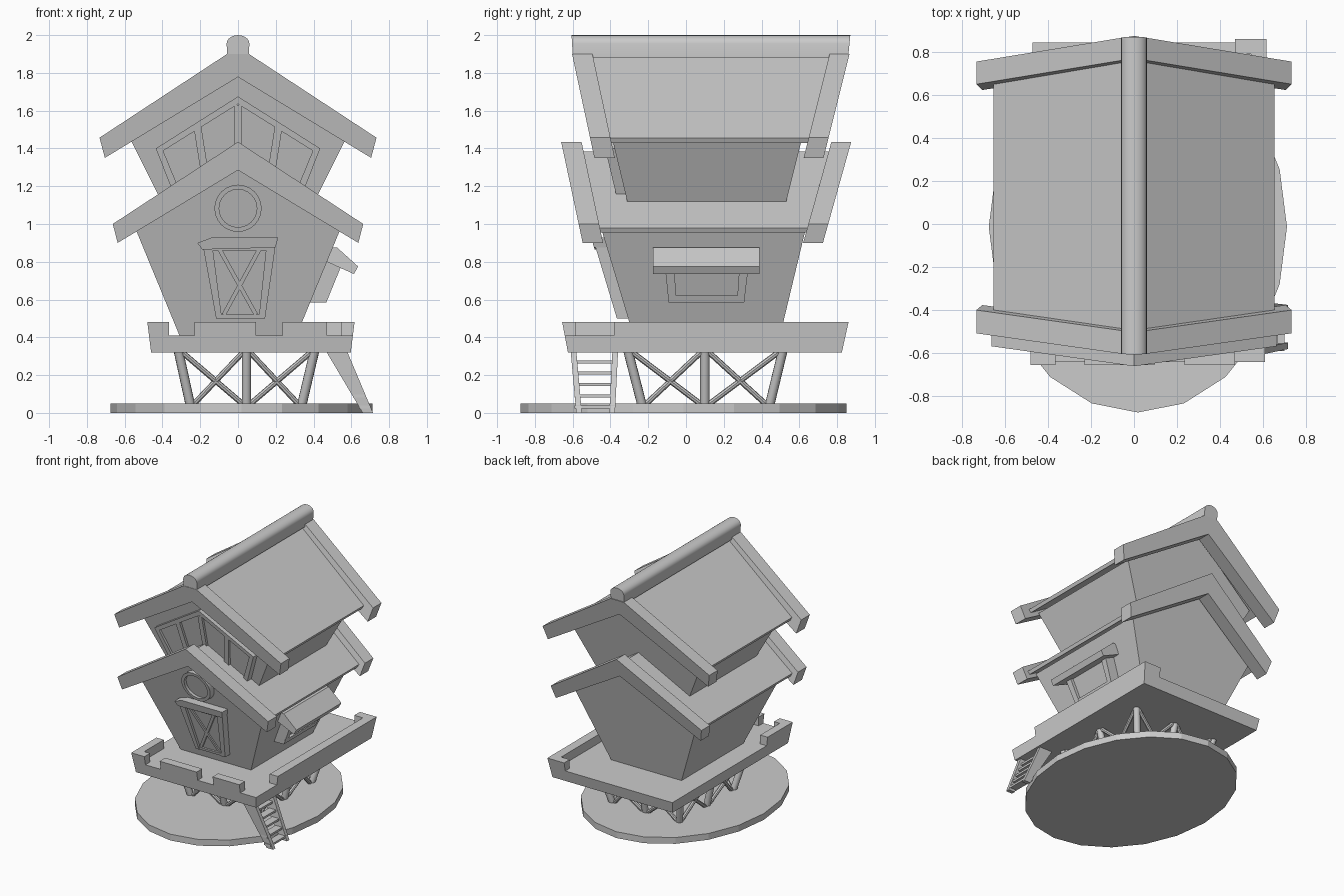
import bpy, bmesh, math
from mathutils import Vector

if "Cube" in bpy.data.objects:
    bpy.data.objects.remove(bpy.data.objects["Cube"])


def make(name, verts, faces, smooth=False):
    me = bpy.data.meshes.new(name)
    me.from_pydata(verts, [], faces)
    bm = bmesh.new()
    bm.from_mesh(me)
    bmesh.ops.recalc_face_normals(bm, faces=bm.faces)
    bm.to_mesh(me)
    bm.free()
    ob = bpy.data.objects.new(name, me)
    bpy.context.collection.objects.link(ob)
    if smooth:
        bpy.context.view_layer.objects.active = ob
        bpy.ops.object.select_all(action='DESELECT')
        ob.select_set(True)
        bpy.ops.object.shade_smooth_by_angle(angle=math.radians(35))
    return ob


def stitch(name, a, b, smooth=False):
    """Solid between two matching loops of points."""
    n = len(a)
    faces = [list(range(n)), list(range(n, 2 * n))]
    faces += [[i, (i + 1) % n, n + (i + 1) % n, n + i] for i in range(n)]
    return make(name, list(a) + list(b), faces, smooth)


def prism(name, prof, f0, f1, axis='y', smooth=False):
    """Profile (u, z) extruded between two leaning planes f(z)."""
    def put(f):
        return [(u, f(z), z) if axis == 'y' else (f(z), u, z) for u, z in prof]
    return stitch(name, put(f0), put(f1), smooth)


def line(v, z0, slope):
    return lambda z: v + slope * (z - z0)


def off(f, d):
    return lambda z: f(z) + d


def bar(a, b, w):
    a, b = Vector(a), Vector(b)
    d = (b - a).normalized()
    s = Vector((-d.y, d.x)) * w / 2
    return [tuple(a + s), tuple(b + s), tuple(b - s), tuple(a - s)]


def mirror(half):
    """Complete a profile whose first and last points lie on x = 0."""
    return half + [(-x, z) for x, z in reversed(half[1:-1])]


def rod(name, a, b, r, sides=12):
    a, b = Vector(a), Vector(b)
    q = (b - a).to_track_quat('Z', 'Y')
    ring = [q @ Vector((r * math.cos(t), r * math.sin(t), 0))
            for t in (2 * math.pi * i / sides for i in range(sides))]
    return stitch(name, [a + p for p in ring], [b + p for p in ring], True)


# Ground disc
disc = [(0.018 + 0.693 * math.sin(math.pi * i / 10), -0.013 - 0.863 * math.cos(math.pi * i / 10))
        for i in range(20)]
stitch("ground_disc", [(x, y, 0) for x, y in disc], [(x, y, 0.05) for x, y in disc])

# Stilts and cross braces around the perimeter
grid = [(0, 0), (1, 0), (2, 0), (2, 1), (2, 2), (1, 2), (0, 2), (0, 1)]
top = [Vector(((-.318, .045, .408)[i], (-.31, .1, .515)[j], .34)) for i, j in grid]
low = [Vector(((-.25, .045, .335)[i], (-.23, .1, .44)[j], .03)) for i, j in grid]
for k in range(8):
    n = (k + 1) % 8
    rod("stilt", low[k], top[k], 0.025)
    rod("brace", low[k], top[n], 0.015, 8)
    rod("brace", low[n], top[k], 0.015, 8)

# Platform with flared sides and broken kerb
X0, X1 = line(-.46, .32, -.125), line(.597, .32, .125)
Y0, Y1 = line(-.625, .32, -.19), line(.825, .32, .22)


def deck(name, poly, z0, z1):
    stitch(name, [(x, y, z0) for x, y in poly(z0)], [(x, y, z1) for x, y in poly(z1)])


deck("platform", lambda z: [(X0(z), Y0(z)), (X1(z), Y0(z)), (X1(z), Y1(z)), (X0(z), Y1(z))], .32, .41)
for a, b in ((-.23, .095), (.235, .47)):
    deck("front_kerb", lambda z: [(a, Y0(z)), (b, Y0(z)), (b, -.585), (a, -.585)], .41, .48)
deck("left_corner_kerb", lambda z: [(X0(z), Y0(z)), (-.365, Y0(z)), (-.365, -.585),
                                    (-.415, -.585), (-.415, -.34), (X0(z), -.34)], .41, .48)
deck("right_kerb", lambda z: [(X1(z), -.38), (X1(z), Y1(z)), (.47, Y1(z)),
                              (.47, .79), (.545, .79), (.545, -.38)], .41, .48)

# Ladder
side = [(.47, .32), (.58, .32), (.715, 0), (.66, 0)]
prism("ladder_side", side, line(-.61, .32, -.09), line(-.58, .32, -.09))
prism("ladder_side", side, line(-.39, .32, .05), line(-.36, .32, .05))
for z in (.03, .09, .15, .21, .27):
    x = .685 - z * .5
    prism("ladder_rung", [(x - .03, z - .008), (x + .03, z - .008), (x + .03, z + .008), (x - .03, z + .008)],
          lambda z: -.59, lambda z: -.375)

# House bodies
low_front, low_back = line(-.30, .48, -.30), line(.515, .48, .24)
up_front, up_back = line(-.31, 1.115, -.24), line(.53, 1.115, .25)
prism("lower_house", mirror([(0, .41), (.31, .41), (.545, .98), (0, 1.34)]), low_front, low_back)
prism("upper_house", mirror([(0, 1.05), (.37, 1.05), (.57, 1.45), (0, 1.83)]), up_front, up_back)


# Roofs: panel plus a leaning barge board at each end
def roof(name, crown, under, eave, tip, panel_apex, panel_eave, front, back):
    board = mirror(crown + [eave, tip, (0, under)])
    px, pz = panel_eave
    panel = mirror([(0, panel_apex), (px, pz), (px - .012, pz - .025), (0, panel_apex - .05)])
    prism(name + "_front_board", board, front, off(front, .108))
    prism(name + "_back_board", board, off(back, -.105), back)
    prism(name + "_panel", panel, off(front, .07), off(back, -.07))


roof("lower_roof", [(0, 1.435)], 1.285, (.663, 1.0), (.637, .9), 1.383, (.615, .98),
     line(-.547, .9, -.213), line(.725, .9, .28))
roof("upper_roof", [(0, 1.9), (.058, 1.9)], 1.778, (.733, 1.457), (.705, 1.35), 1.895, (.652, 1.455),
     line(-.485, 1.35, -.215), line(.728, 1.35, .25))

# Rounded ridge cap
arc = [(.06 * math.cos(t), 1.955 + .045 * math.sin(t)) for t in (math.pi * i / 10 for i in range(11))]
prism("ridge_cap", [(.058, 1.88)] + arc + [(-.058, 1.88)],
      line(-.606, 2, -.06), line(.87, 2, .1), smooth=True)

# Gable window on the upper front: pane slab and frame bars
frame = [bar((0, 1.3), (0, 1.63), .035)]
for s in (-1, 1):
    frame += [[(0, 1.675), (s * .435, 1.4), (s * .40, 1.385), (0, 1.635)],
              [(s * .435, 1.4), (s * .33, 1.13), (s * .29, 1.13), (s * .395, 1.385)],
              bar((s * .215, 1.515), (s * .165, 1.2), .04)]
for p in frame:
    prism("gable_window_frame", p, off(up_front, -.05), off(up_front, .02))
prism("gable_window_pane", mirror([(0, 1.13), (.31, 1.13), (.415, 1.39), (0, 1.655)]),
      off(up_front, -.03), off(up_front, .02))

# Round window: raised ring with recessed pane
N = 24
verts, faces = [], []
for r, d in ((.125, .02), (.125, -.05), (.10, -.05), (.10, -.025)):
    for i in range(N):
        t = 2 * math.pi * i / N
        z = 1.083 + r * math.sin(t)
        verts.append((r * math.cos(t), low_front(z) + d, z))
for k in range(3):
    faces += [[k * N + i, k * N + (i + 1) % N, (k + 1) * N + (i + 1) % N, (k + 1) * N + i] for i in range(N)]
faces += [list(range(N)), list(range(3 * N, 4 * N))]
make("round_window", verts, faces, True)

# Door with crossed planks
for name, p, d in (
        ("door_panel", [(-.17, .88), (.18, .88), (.13, .5), (-.10, .5)], .04),
        ("door_post", [(-.185, .88), (-.135, .88), (-.085, .5), (-.116, .5)], .06),
        ("door_post", [(.198, .88), (.15, .88), (.11, .5), (.143, .5)], .06),
        ("door_sill", [(-.09, .5), (.115, .5), (.117, .522), (-.092, .522)], .055),
        ("door_head", [(-.14, .88), (.155, .88), (.155, .86), (-.14, .86)], .055),
        ("door_plank", bar((-.10, .87), (.095, .52), .022), .052),
        ("door_plank", bar((.115, .87), (-.075, .52), .022), .052),
        ("door_lintel", [(-.215, .90), (-.14, .928), (.213, .928), (.198, .875), (-.19, .865)], .068)):
    prism(name, p, off(low_front, -d), off(low_front, .02))

# Right side window with awning
wall = line(.31, .41, .41)
for name, p, d in (
        ("side_window_pane", [(-.09, .6), (.31, .6), (.325, .8), (-.105, .8)], .06),
        ("side_window_sill", [(-.092, .585), (.308, .585), (.312, .622), (-.096, .622)], .085),
        ("side_window_post", [(-.092, .585), (-.05, .585), (-.065, .81), (-.115, .81)], .086),
        ("side_window_post", [(.308, .585), (.27, .585), (.285, .81), (.335, .81)], .086)):
    prism(name, p, off(wall, -.02), off(wall, d), axis='x')
prism("awning", [(.47, .875), (.525, .875), (.636, .775), (.614, .735), (.47, .80)],
      lambda z: -.175, lambda z: .39)
